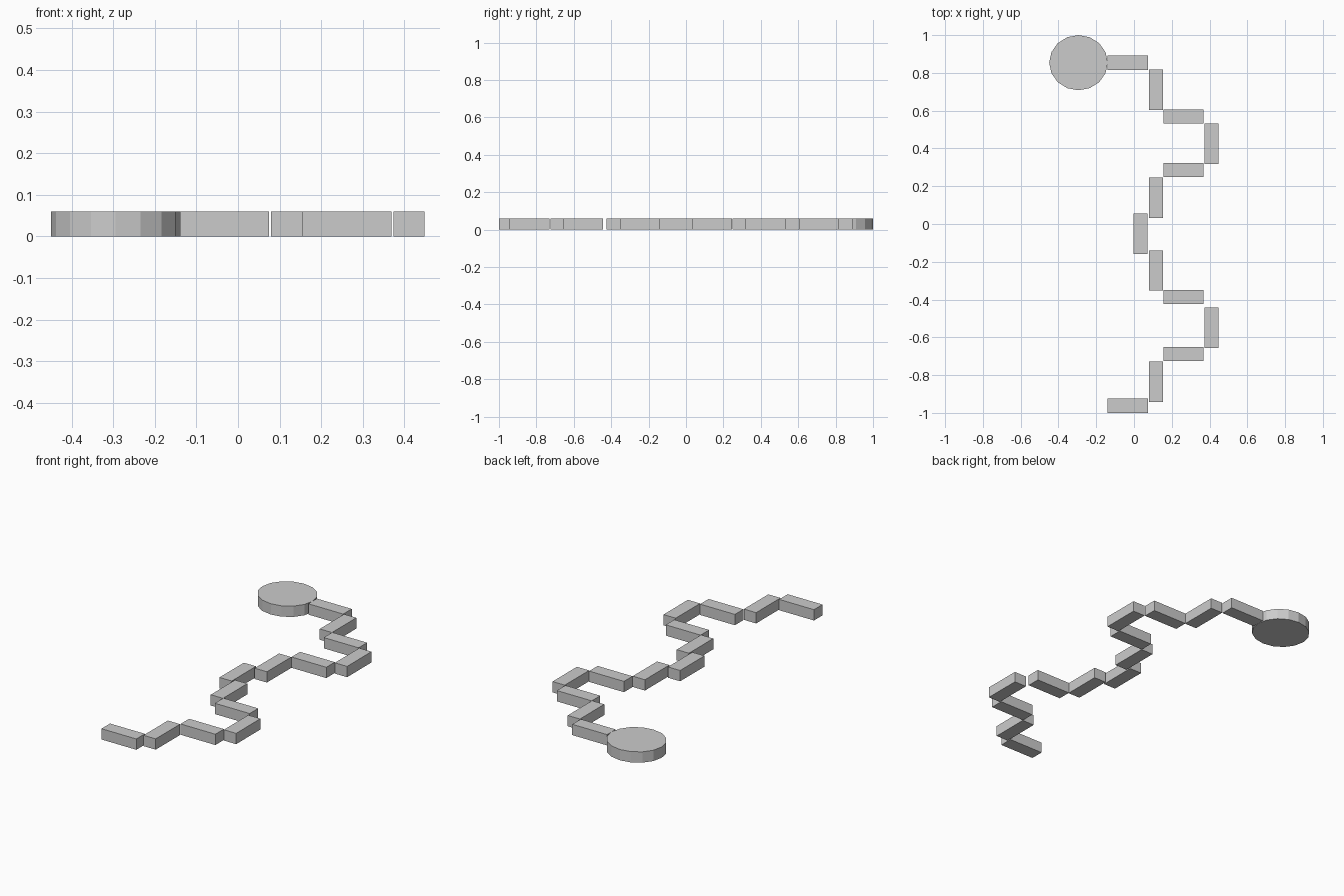
import bpy

if "Cube" in bpy.data.objects:
    bpy.data.objects.remove(bpy.data.objects["Cube"])

HEIGHT, LONG, WIDE = 0.06, 0.214, 0.075


def bar(name, x, y, along_x):
    """Flat-faced box segment resting on z = 0."""
    bpy.ops.mesh.primitive_cube_add(size=1, location=(x, y, HEIGHT / 2))
    ob = bpy.context.object
    ob.name = name
    ob.scale = (LONG, WIDE, HEIGHT) if along_x else (WIDE, LONG, HEIGHT)


# Body segments from head to tail: centre x, centre y, lies along x
segments = [
    (-0.032, 0.854, True),
    (0.117, 0.711, False),
    (0.262, 0.569, True),
    (0.411, 0.424, False),
    (0.262, 0.286, True),
    (0.117, 0.140, False),
    (0.035, -0.052, False),
    (0.117, -0.246, False),
    (0.262, -0.387, True),
    (0.411, -0.550, False),
    (0.262, -0.688, True),
    (0.117, -0.836, False),
    (-0.032, -0.9625, True),
]
for i, (x, y, along_x) in enumerate(segments, 1):
    bar(f"body_segment_{i:02d}", x, y, along_x)

# Slightly oval 16-sided head disc
bpy.ops.mesh.primitive_cylinder_add(vertices=16, radius=1, depth=HEIGHT,
                                    location=(-0.294, 0.854, HEIGHT / 2))
head = bpy.context.object
head.name = "head_disc"
head.scale = (0.155, 0.146, 1)
